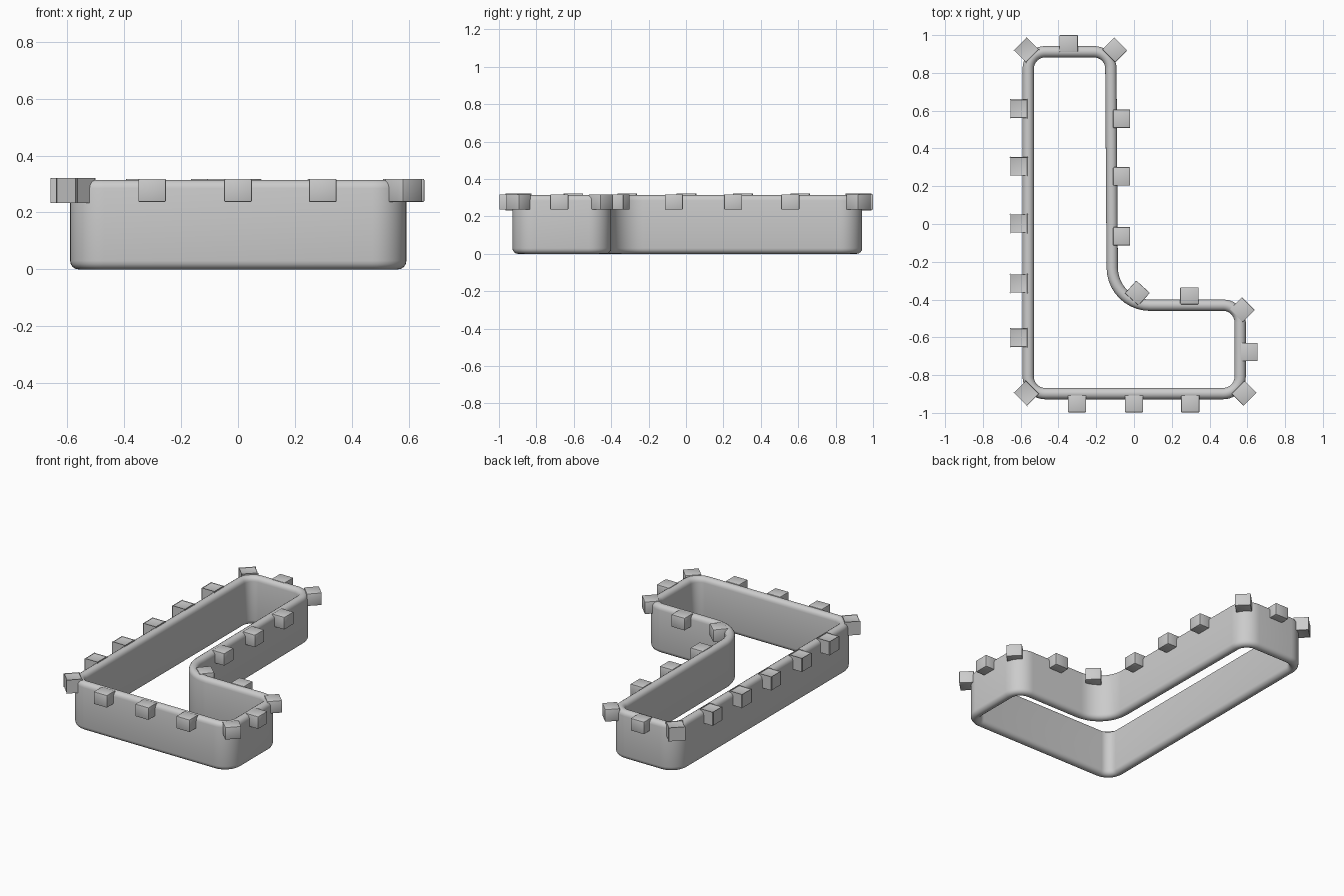
import bpy, bmesh, math
from mathutils import Vector

if "Cube" in bpy.data.objects:
    bpy.data.objects.remove(bpy.data.objects["Cube"])

HEIGHT, HALF = 0.315, 0.03   # wall height and half thickness


def finish(bm, name, angle):
    bmesh.ops.recalc_face_normals(bm, faces=bm.faces)
    mesh = bpy.data.meshes.new(name)
    bm.to_mesh(mesh)
    bm.free()
    ob = bpy.data.objects.new(name, mesh)
    bpy.context.collection.objects.link(ob)
    bpy.ops.object.select_all(action='DESELECT')
    ob.select_set(True)
    bpy.context.view_layer.objects.active = ob
    bpy.ops.object.shade_smooth_by_angle(angle=math.radians(angle))
    return ob


def rounded_path(corners, steps=10):
    """Counter-clockwise path with filleted corners: (point, outward normal)."""
    out = []
    for i, (x, y, r) in enumerate(corners):
        p = Vector((x, y))
        a = (p - Vector(corners[i - 1][:2])).normalized()
        b = (Vector(corners[(i + 1) % len(corners)][:2]) - p).normalized()
        turn = math.atan2(a.x * b.y - a.y * b.x, a.dot(b))
        s = 1 if turn > 0 else -1
        na = Vector((a.y, -a.x))
        start = p - a * (r * math.tan(abs(turn) / 2))
        centre = start - na * (r * s)
        for k in range(steps + 1):
            t = turn * k / steps
            n = Vector((na.x * math.cos(t) - na.y * math.sin(t),
                        na.x * math.sin(t) + na.y * math.cos(t)))
            out.append((centre + n * (r * s), n))
    return out


# L-shaped wall: stadium cross-section swept along the centre line
corners = [(-0.56, -0.898, 0.09), (0.562, -0.898, 0.09), (0.562, -0.43, 0.09),
           (-0.114, -0.43, 0.2), (-0.123, 0.912, 0.09), (-0.56, 0.912, 0.09)]
profile = []
for z0, first in ((HEIGHT - HALF, 0), (HALF, 180)):
    for k in range(9):
        t = math.radians(first + k * 22.5)
        profile.append((HALF * math.cos(t), z0 + HALF * math.sin(t)))
bm = bmesh.new()
rings = [[bm.verts.new((*(p + n * u), z)) for u, z in profile]
         for p, n in rounded_path(corners)]
m = len(profile)
for i, ring in enumerate(rings):
    prev = rings[i - 1]
    for j in range(m):
        bm.faces.new((prev[j - 1], ring[j - 1], ring[j], prev[j]))
finish(bm, "wall", 50)


# Rim blocks: outer face midpoint and outward direction in degrees
blocks = [(-0.655, y, 180) for y in (0.61, 0.305, 0.003, -0.315, -0.602)]
blocks += [(-0.02, y, 0) for y in (0.557, 0.252, -0.065)]
blocks += [(x, -0.997, 270) for x in (-0.302, 0, 0.298)]
blocks += [(-0.346, 1.0, 90), (0.293, -0.335, 90), (0.655, -0.678, 0)]
blocks += [(-0.602, -0.928, 225), (0.615, -0.928, 315), (0.605, -0.422, 45),
           (0.048, -0.332, 48), (-0.07, 0.954, 45), (-0.602, 0.954, 135)]
DEPTH, WIDTH, LOW, HIGH = 0.09, 0.097, 0.237, 0.318
for i, (x, y, deg) in enumerate(blocks):
    bm = bmesh.new()
    bmesh.ops.create_cube(bm, size=1)
    d = Vector((math.cos(math.radians(deg)), math.sin(math.radians(deg)), 0))
    side = Vector((-d.y, d.x, 0))
    for v in bm.verts:
        c = v.co.copy()
        v.co = (Vector((x, y, LOW)) + d * ((c.x - 0.5) * DEPTH)
                + side * (c.y * WIDTH) + Vector((0, 0, (c.z + 0.5) * (HIGH - LOW))))
    bmesh.ops.bevel(bm, geom=bm.edges[:], offset=0.004, segments=2,
                    profile=0.5, affect='EDGES')
    finish(bm, f"rim_block_{i + 1}", 40)
